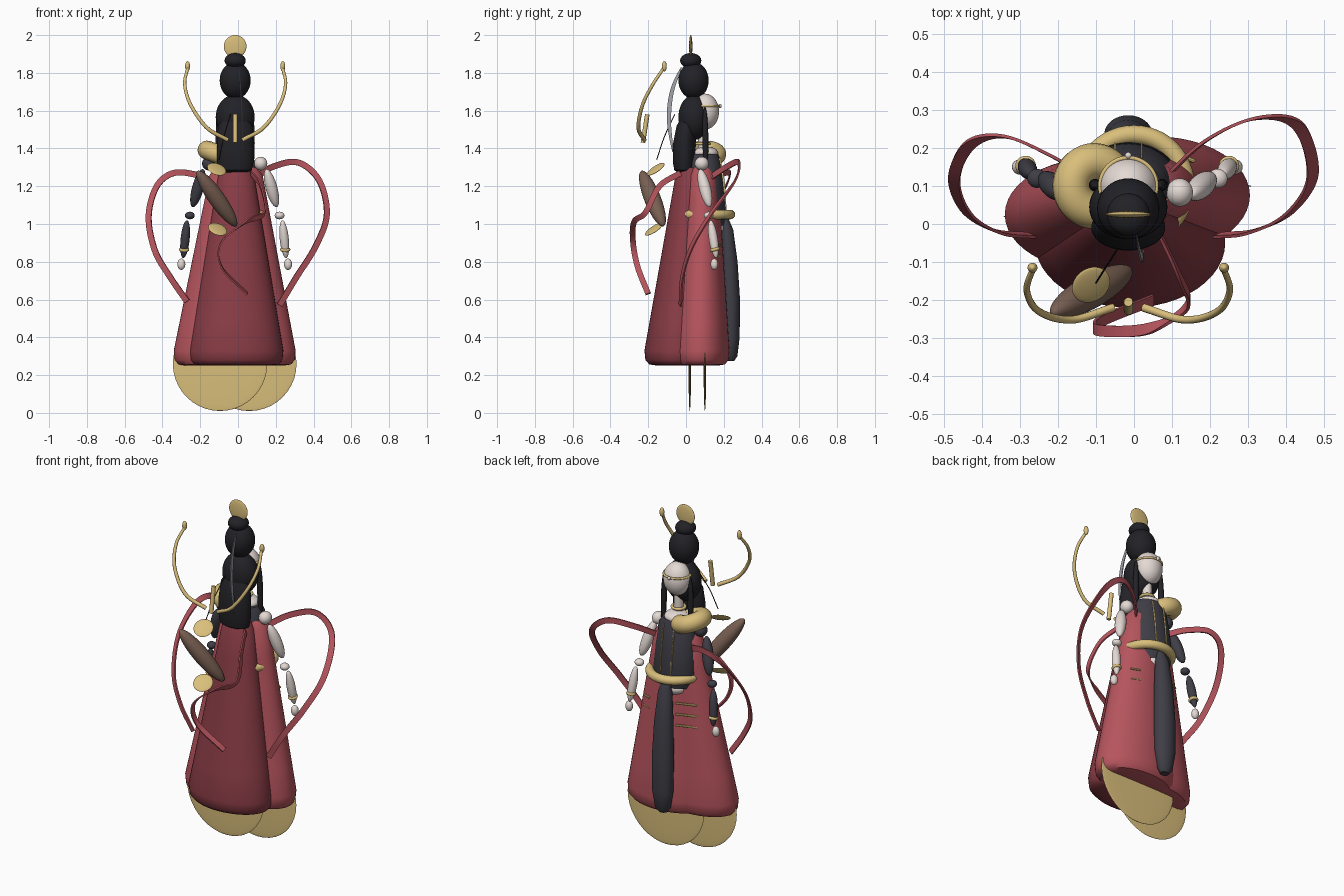
import bpy, bmesh, math
from mathutils import Vector, Matrix

if "Cube" in bpy.data.objects:
    bpy.data.objects.remove(bpy.data.objects["Cube"])


def mat(name, c):
    m = bpy.data.materials.new(name)
    m.diffuse_color = (*c, 1)
    m.use_nodes = True
    m.node_tree.nodes["Principled BSDF"].inputs["Base Color"].default_value = m.diffuse_color
    return m


RED = mat("red_cloth", (0.47, 0.09, 0.11))
DARK_RED = mat("dark_red_cloth", (0.25, 0.045, 0.06))
GOLD = mat("gold", (0.70, 0.52, 0.20))
NAVY = mat("dark_cloth", (0.05, 0.048, 0.062))
BLACK = mat("black_hair", (0.016, 0.016, 0.02))
SKIN = mat("pale_skin", (0.78, 0.70, 0.66))
BROWN = mat("brown_wood", (0.19, 0.115, 0.085))
GREY = mat("grey_metal", (0.35, 0.36, 0.38))


def finish(name, bm, m):
    bmesh.ops.recalc_face_normals(bm, faces=bm.faces)
    for f in bm.faces:
        f.smooth = True
    me = bpy.data.meshes.new(name)
    bm.to_mesh(me)
    bm.free()
    me.materials.append(m)
    me.set_sharp_from_angle(angle=math.radians(40))
    ob = bpy.data.objects.new(name, me)
    bpy.context.collection.objects.link(ob)
    return ob


def ball(name, c, r, m, rot=Matrix()):
    bm = bmesh.new()
    bmesh.ops.create_uvsphere(bm, u_segments=40, v_segments=20, radius=1)
    bm.transform(Matrix.Translation(c) @ rot @ Matrix.Diagonal((*r, 1)))
    return finish(name, bm, m)


def limb(name, a, b, r, m):
    # ellipsoid stretched between two points
    a, b = Vector(a), Vector(b)
    rot = (b - a).to_track_quat('Z', 'Y').to_matrix().to_4x4()
    return ball(name, (a + b) / 2, (r, r, (b - a).length / 2), m, rot)


def skin_loops(name, bm, loops, m):
    n = len(loops[0])
    for A, B in zip(loops, loops[1:]):
        for i in range(n):
            bm.faces.new((A[i], A[(i + 1) % n], B[(i + 1) % n], B[i]))
    bm.faces.new(loops[0])
    bm.faces.new(loops[-1])
    return finish(name, bm, m)


def loft(name, rings, m, n=48):
    # rings of (cx, cy, z, rx, ry)
    bm = bmesh.new()
    loops = [[bm.verts.new((cx + rx * math.cos(2 * math.pi * i / n),
                            cy + ry * math.sin(2 * math.pi * i / n), z)) for i in range(n)]
             for cx, cy, z, rx, ry in rings]
    return skin_loops(name, bm, loops, m)


def ring(name, c, R, r, m, rot=Matrix(), n=48, k=16):
    bm = bmesh.new()
    g = [[bm.verts.new(((R + r * math.cos(v)) * math.cos(u), (R + r * math.cos(v)) * math.sin(u),
                        r * math.sin(v)))
          for v in (2 * math.pi * j / k for j in range(k))] for u in (2 * math.pi * i / n for i in range(n))]
    for i in range(n):
        for j in range(k):
            a, b = g[i], g[(i + 1) % n]
            bm.faces.new((a[j], b[j], b[(j + 1) % k], a[(j + 1) % k]))
    bm.transform(Matrix.Translation(c) @ rot)
    return finish(name, bm, m)


def smooth_path(pts, k=10):
    # Catmull-Rom curve through the points
    P = [Vector(p) for p in pts]
    P = [2 * P[0] - P[1]] + P + [2 * P[-1] - P[-2]]
    out = []
    for a, b, c, d in zip(P, P[1:], P[2:], P[3:]):
        for i in range(k):
            t = i / k
            out.append(0.5 * (2 * b + (c - a) * t + (2 * a - 5 * b + 4 * c - d) * t * t
                              + (3 * b - a - 3 * c + d) * t ** 3))
    return out + [P[-2]]


def sweep(name, pts, w, t, m, axis, n=4, taper=None):
    # flat band (n=4) or rod (n>4); width lies perpendicular to path and axis
    path, axis = smooth_path(pts), Vector(axis)
    bm, loops = bmesh.new(), []
    for i, p in enumerate(path):
        tan = (path[min(i + 1, len(path) - 1)] - path[max(i - 1, 0)]).normalized()
        side = tan.cross(axis).normalized()
        nor = tan.cross(side).normalized()
        s = taper(i / (len(path) - 1)) if taper else 1
        if n == 4:
            offs = [(-1, -1), (1, -1), (1, 1), (-1, 1)]
        else:
            offs = [(math.cos(2 * math.pi * j / n), math.sin(2 * math.pi * j / n)) for j in range(n)]
        loops.append([bm.verts.new(p + side * x * w * s / 2 + nor * y * t * s / 2) for x, y in offs])
    return skin_loops(name, bm, loops, m)


RX = lambda d: Matrix.Rotation(math.radians(d), 4, 'X')
RY = lambda d: Matrix.Rotation(math.radians(d), 4, 'Y')
C = -0.015  # centre of the body

# three robe panels, widest near the hem
for name, m, (bx, by, rx, ry), (tx, ty, ux, uy) in [
        ("front_robe", DARK_RED, (-0.01, -0.05, 0.25, 0.17), (-0.01, 0.02, 0.095, 0.075)),
        ("right_robe", RED, (0.06, 0.075, 0.245, 0.155), (0.01, 0.09, 0.12, 0.08)),
        ("left_robe", RED, (-0.095, 0.025, 0.245, 0.15), (-0.04, 0.075, 0.11, 0.08))]:
    rings = [(bx, by, 0.25, rx * 0.75, ry * 0.6), (bx, by, 0.257, rx * 0.9, ry * 0.85),
             (bx, by, 0.28, rx * 0.98, ry * 0.97), (bx, by, 0.33, rx, ry)]
    for i in range(1, 7):
        f = i / 6
        rings.append((bx + (tx - bx) * f, by + (ty - by) * f, 0.33 + 0.93 * f,
                      rx + (ux - rx) * f, ry + (uy - ry) * f))
    rings.append((tx, ty, 1.30, ux * 0.75, uy * 0.7))
    loft(name, rings, m)

# hem fans, thin lenses
ball("left_hem_fan", (-0.095, 0.02, 0.26), (0.25, 0.007, 0.25), GOLD)
ball("right_hem_fan", (0.06, 0.10, 0.26), (0.25, 0.007, 0.25), GOLD)

# torso, hips, neck and hanging sash
loft("torso", [(C, 0.11, 0.99, 0.11, 0.09), (C, 0.11, 1.06, 0.135, 0.105), (C, 0.105, 1.22, 0.12, 0.095),
               (C, 0.10, 1.33, 0.105, 0.085), (C, 0.10, 1.37, 0.085, 0.07)], NAVY)
ball("hips", (C, 0.12, 0.98), (0.09, 0.085, 0.05), SKIN)
ball("collar", (C, 0.105, 1.375), (0.07, 0.065, 0.035), SKIN)
loft("neck", [(C, 0.09, 1.36, 0.027, 0.027), (C, 0.09, 1.52, 0.025, 0.025)], SKIN)
ring("choker", (C, 0.09, 1.425), 0.035, 0.008, GOLD)
loft("sash", [(C, 0.235, 0.275, 0.025, 0.02), (C, 0.237, 0.30, 0.045, 0.035), (C, 0.238, 0.40, 0.062, 0.046),
              (C, 0.236, 0.60, 0.063, 0.05), (C, 0.228, 0.80, 0.055, 0.045), (C, 0.215, 0.97, 0.04, 0.035),
              (C, 0.205, 1.04, 0.02, 0.015)], NAVY)
ring("belt", (0, 0.10, 1.05), 0.135, 0.025, GOLD)
for x in (-0.05, 0.02):
    sweep("torso_piping", [(x, 0.178, 1.35), (x, 0.2, 1.22), (x, 0.21, 1.07)], 0.004, 0.01, GOLD, (0, 1, 0))

# gold bars below the belt
for i in range(3):
    z = 0.91 - i * 0.065
    sweep("left_tie", [(-0.17, 0.14, z - 0.01), (-0.07, 0.195, z)], 0.013, 0.013, GOLD, (0, 0, 1), 8)
for z in (0.89, 0.83):
    sweep("right_tie", [(0.11, 0.185, z), (0.16, 0.165, z)], 0.011, 0.011, GOLD, (0, 0, 1), 8)

# head and stacked hair
ball("face", (C, 0.10, 1.595), (0.078, 0.075, 0.095), SKIN)
ball("hair_cap", (C, 0.045, 1.565), (0.103, 0.085, 0.12), BLACK)
loft("back_hair", [(C, -0.01, 1.27, 0.06, 0.03), (C, -0.01, 1.285, 0.088, 0.052), (C, -0.01, 1.33, 0.097, 0.06),
                   (C, -0.008, 1.43, 0.097, 0.06), (C, 0.0, 1.52, 0.09, 0.05), (C, 0.01, 1.57, 0.06, 0.03)], BLACK)
ball("bun", (C, 0.04, 1.76), (0.082, 0.08, 0.097), BLACK)
ball("top_knot", (C, 0.025, 1.865), (0.056, 0.056, 0.04), BLACK)
ball("hair_fan", (C, 0.025, 1.94), (0.06, 0.009, 0.06), GOLD)
for s in (-1, 1):
    limb("side_lock", (C + s * 0.085, 0.10, 1.62), (C + s * 0.09, 0.105, 1.29), 0.016, BLACK)
ring("brow_band", (C, 0.10, 1.625), 0.074, 0.006, GOLD)
ball("brow_gem", (C, 0.18, 1.625), (0.009, 0.009, 0.011), SKIN)

# arms: pale on the right, sleeved on the left
for side, s, m in (("right", 1, SKIN), ("left", -1, NAVY)):
    X = lambda v: C + s * (v - C) - (0.005 if s < 0 else 0)
    ball(side + "_shoulder", (X(0.12), 0.083, 1.32), (0.035, 0.037, 0.036), m)
    limb(side + "_upper_arm", (X(0.15), 0.075, 1.29), (X(0.205), 0.125, 1.09), 0.031, m)
    ball(side + "_elbow", (X(0.22), 0.12, 1.045), (0.026, 0.025, 0.02), m)
    limb(side + "_forearm", (X(0.235), 0.13, 1.02), (X(0.255), 0.16, 0.82), 0.024, m)
    ring(side + "_bracelet", (X(0.25), 0.153, 0.865), 0.018, 0.009, GOLD, RX(15))
    ball(side + "_hand", (X(0.265), 0.15, 0.787), (0.021, 0.02, 0.03), SKIN)
ring("shoulder_roll", (-0.105, 0.10, 1.37), 0.063, 0.05, GOLD, RY(20))

# flowing ribbons
sweep("right_ribbon", [(0.08, 0.12, 1.24), (0.19, 0.22, 1.305), (0.32, 0.278, 1.325), (0.43, 0.26, 1.23),
                       (0.47, 0.13, 1.05), (0.41, 0.03, 0.88), (0.31, -0.02, 0.72), (0.22, -0.03, 0.57)],
      0.032, 0.008, RED, (-0.4, 1, 0))
sweep("left_ribbon", [(-0.12, 0.12, 1.22), (-0.22, 0.18, 1.26), (-0.34, 0.23, 1.27), (-0.43, 0.21, 1.20),
                      (-0.473, 0.12, 1.04), (-0.44, 0.03, 0.86), (-0.36, -0.02, 0.72), (-0.27, -0.03, 0.59)],
      0.032, 0.008, RED, (0.4, 1, 0))
sweep("front_ribbon", [(0.07, -0.03, 1.27), (0.12, -0.14, 1.20), (0.14, -0.215, 1.06), (0.04, -0.275, 1.01),
                       (-0.09, -0.28, 0.90), (-0.085, -0.255, 0.77), (0.05, -0.20, 0.63)],
      0.03, 0.008, RED, (1, 0, 0))

# curved gold horns at the back of the head
for side, s in (("right", 1), ("left", -1)):
    X = lambda v: C + s * v
    sweep(side + "_horn", [(X(0.04), -0.22, 1.445), (X(0.15), -0.252, 1.51), (X(0.235), -0.23, 1.63),
                           (X(0.267), -0.175, 1.74), (X(0.25), -0.115, 1.83)],
          0.02, 0.02, GOLD, (0.3, 1, 0.2), 12, lambda t: 1.1 - 0.3 * t)
    ball(side + "_horn_tip", (X(0.252), -0.115, 1.835), (0.013, 0.013, 0.027), GOLD)
sweep("horn_bar", [(C, -0.228, 1.43), (C, -0.205, 1.58)], 0.024, 0.024, GOLD, (1, 0, 0), 12)
sweep("hair_pin", [(-0.10, -0.155, 1.34), (-0.075, -0.115, 1.46), (-0.04, -0.06, 1.58)],
      0.005, 0.005, BLACK, (1, 0, 0), 8)
sweep("hair_blade", [(0.005, -0.025, 1.83), (0.015, -0.075, 1.70), (0.022, -0.09, 1.55), (0.025, -0.07, 1.38)],
      0.022, 0.005, GREY, (1, 0, 0), 4, lambda t: 0.15 + 0.9 * math.sin(math.pi * t) ** 0.6 if 0 < t < 1 else 0.15)

# brown case with two gold discs
limb("wooden_case", (-0.215, -0.235, 1.28), (-0.01, -0.12, 0.99), 0.044, BROWN)
for part, c in (("upper", (-0.113, -0.16, 1.29)), ("lower", (-0.108, -0.17, 0.972))):
    ball(part + "_case_disc", c, (0.052, 0.055, 0.009), GOLD, RY(20) @ RX(32))
